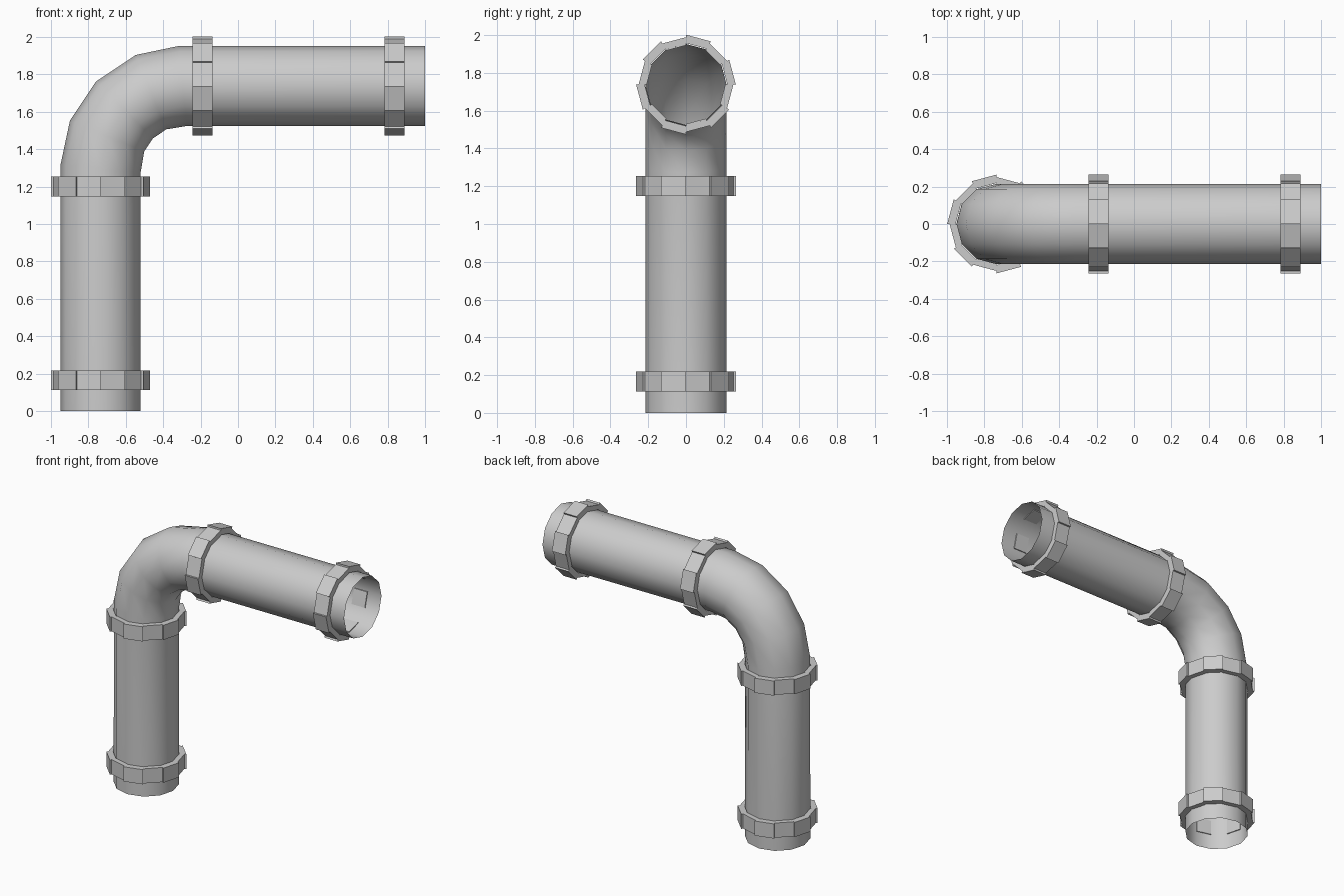
import bpy, bmesh, math
from mathutils import Matrix, Vector

cube = bpy.data.objects.get("Cube")
if cube:
    bpy.data.objects.remove(cube, do_unlink=True)

SIDES = 12
RADIUS = 0.215
PIPE_X, PIPE_Z = -0.735, 1.738

grey = bpy.data.materials.new("pipe grey")
grey.use_nodes = True
grey.diffuse_color = (0.6, 0.6, 0.6, 1)
grey.node_tree.nodes["Principled BSDF"].inputs["Base Color"].default_value = grey.diffuse_color


def add_object(name, bm):
    bmesh.ops.recalc_face_normals(bm, faces=bm.faces)
    mesh = bpy.data.meshes.new(name)
    bm.to_mesh(mesh)
    bm.free()
    mesh.materials.append(grey)
    obj = bpy.data.objects.new(name, mesh)
    bpy.context.collection.objects.link(obj)
    return obj


# Open-ended bent pipe: rings swept along the path, mitred at each bend
def make_pipe():
    path = [(PIPE_X, 0), (PIPE_X, 1.295), (-0.70, 1.47), (-0.607, 1.61),
            (-0.465, 1.705), (-0.295, PIPE_Z), (1, PIPE_Z)]
    tilts = [0, 6, 22.5, 45, 67.5, 84, 90]
    bm = bmesh.new()
    rings = []
    for (x, z), tilt in zip(path, tilts):
        t = math.radians(tilt)
        outward = Vector((-math.cos(t), 0, math.sin(t)))
        ring = []
        for i in range(SIDES):
            a = math.tau * i / SIDES
            offset = outward * math.cos(a) + Vector((0, math.sin(a), 0))
            ring.append(bm.verts.new(Vector((x, 0, z)) + offset * RADIUS))
        rings.append(ring)
    for low, high in zip(rings, rings[1:]):
        for i in range(SIDES):
            j = (i + 1) % SIDES
            bm.faces.new((low[i], low[j], high[j], high[i]))
    pipe = add_object("bent_pipe", bm)
    for poly in pipe.data.polygons:
        poly.use_smooth = True


# Coupling collar: alternating raised and lowered flat plates
def make_collar(name, matrix, raised_parity, width=0.106):
    bm = bmesh.new()
    for k in range(SIDES):
        raised = k % 2 == raised_parity
        outer, inner = (0.264, 0.219) if raised else (0.251, 0.208)
        corners = []
        for h in (-width / 2, width / 2):
            for r, step in ((inner, k), (outer, k), (outer, k + 1), (inner, k + 1)):
                a = math.tau * step / SIDES
                corners.append(bm.verts.new(matrix @ Vector((r * math.cos(a), r * math.sin(a), h))))
        bottom, top = corners[:4], corners[4:]
        bm.faces.new(bottom)
        bm.faces.new(top)
        for i in range(4):
            j = (i + 1) % 4
            bm.faces.new((bottom[i], bottom[j], top[j], top[i]))
    add_object(name, bm)


make_pipe()

# Collars on the upright run
for name, z in (("lower_collar", 0.165), ("upright_elbow_collar", 1.2)):
    make_collar(name, Matrix.Translation((PIPE_X, 0, z)), 1)

# Collars on the level run, with the collar axis turned to x
turn = Matrix(((0, 0, 1), (1, 0, 0), (0, 1, 0))).to_4x4()
for name, x in (("level_elbow_collar", -0.19), ("outlet_collar", 0.837)):
    make_collar(name, Matrix.Translation((x, 0, PIPE_Z)) @ turn, 0)
